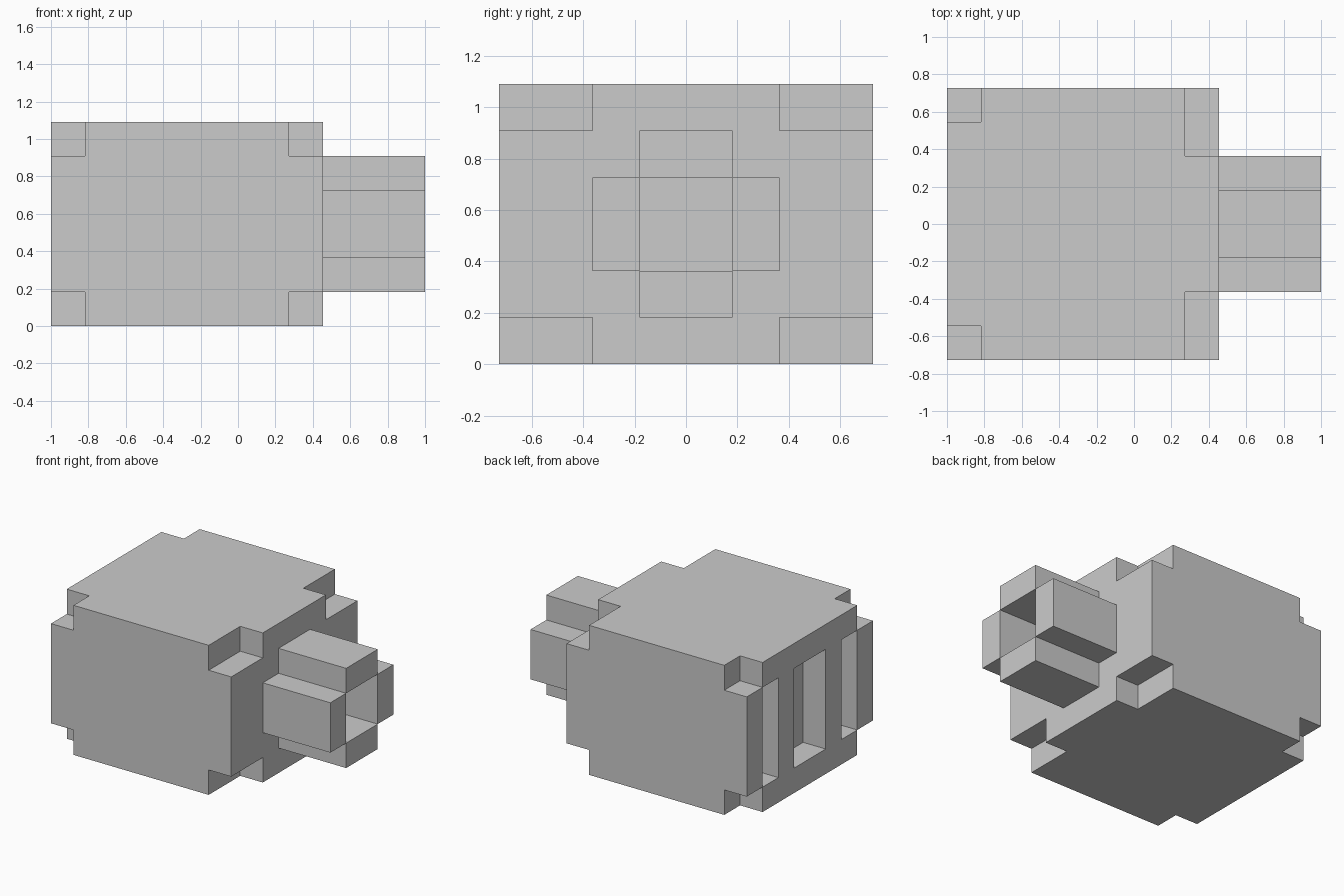
import bpy, bmesh
from mathutils import Vector

if "Cube" in bpy.data.objects:
    bpy.data.objects.remove(bpy.data.objects["Cube"])

U = 2 / 11                      # one block unit; the model is 11 x 8 x 6 units
ORIGIN = Vector((-1, -4 * U, 0))


def blocks(name, boxes):
    """Object made of boxes, each (x0, x1, y0, y1, z0, z1) in block units."""
    bm = bmesh.new()
    for x0, x1, y0, y1, z0, z1 in boxes:
        verts = bmesh.ops.create_cube(bm, size=1)["verts"]
        size = Vector((x1 - x0, y1 - y0, z1 - z0))
        mid = Vector((x0 + x1, y0 + y1, z0 + z1)) / 2
        for v in verts:
            v.co = (v.co * size + mid) * U
            for i in range(3):
                v.co[i] += ORIGIN[i]
    mesh = bpy.data.meshes.new(name)
    bm.to_mesh(mesh)
    bm.free()
    ob = bpy.data.objects.new(name, mesh)
    bpy.context.collection.objects.link(ob)
    return ob


def cut(target, boxes):
    """Carve boxes out of the target, then discard the cutter."""
    cutter = blocks("cutter", boxes)
    cutter.hide_render = True
    mod = target.modifiers.new("cut", "BOOLEAN")
    mod.operation = "DIFFERENCE"
    mod.solver = "EXACT"
    mod.object = cutter
    bpy.context.view_layer.objects.active = target
    bpy.ops.object.modifier_apply(modifier=mod.name)
    bpy.data.objects.remove(cutter)


# Main body
body = blocks("body", [(0, 8, 0, 8, 0, 6)])

# Notched corners: small at the closed end, wide at the plug end
notches = []
for z0, z1 in ((-1, 1), (5, 7)):
    for x0, x1, w in ((-1, 1, 1), (7, 9, 2)):
        notches += [(x0, x1, -1, w, z0, z1), (x0, x1, 8 - w, 9, z0, z1)]
cut(body, notches)

# Three upright slots in the left end
cut(body, [(-1, 1, a, b, 1, 5) for a, b in ((1, 2), (3, 5), (6, 7))])

# Hollow cross-shaped plug: four bars around an open centre
blocks("plug_bar_front", [(8, 11, 2, 3, 2, 4)])
blocks("plug_bar_back", [(8, 11, 5, 6, 2, 4)])
blocks("plug_bar_bottom", [(8, 11, 3, 5, 1, 2)])
blocks("plug_bar_top", [(8, 11, 3, 5, 4, 5)])
